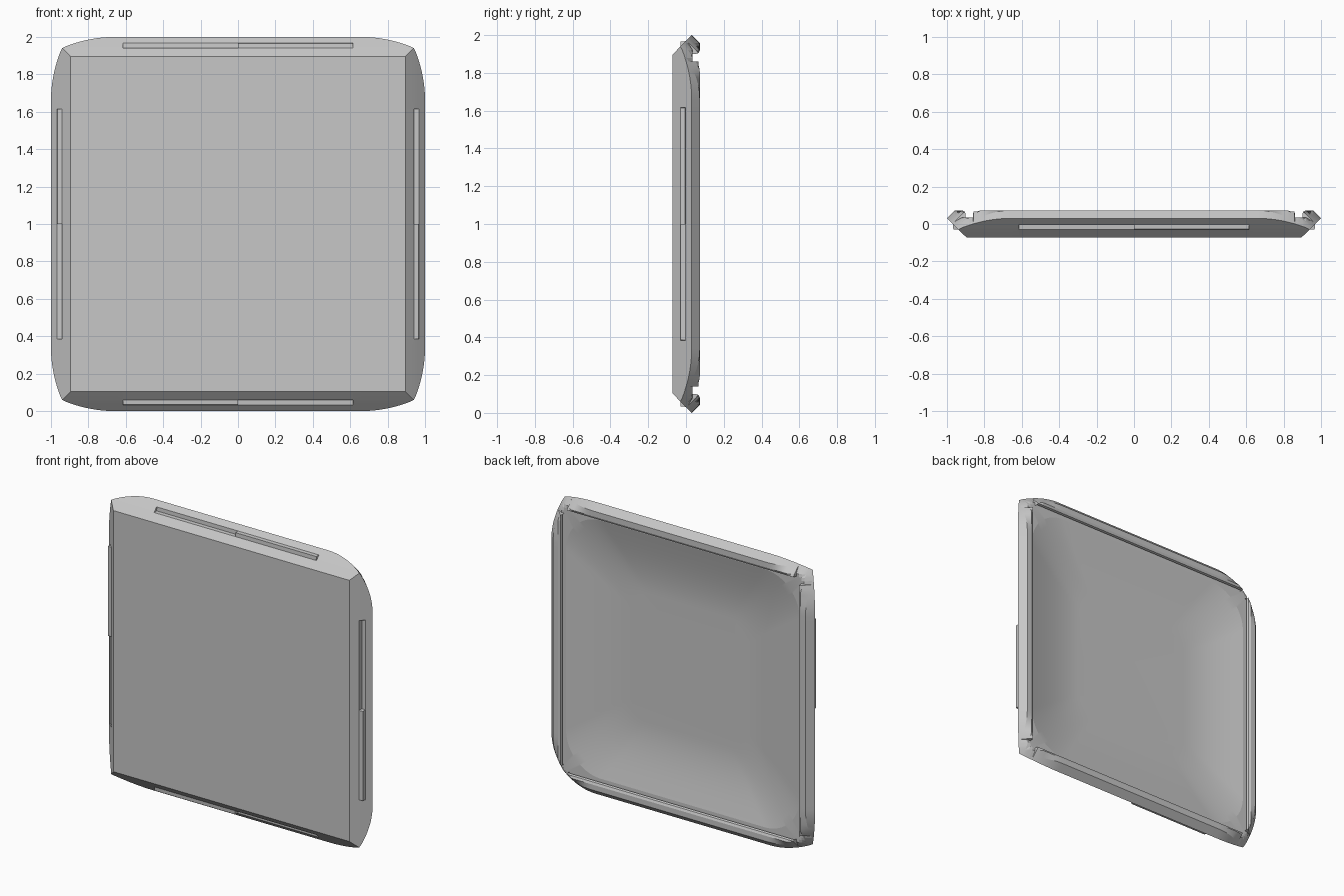
import bpy, bmesh, math

if "Cube" in bpy.data.objects:
    bpy.data.objects.remove(bpy.data.objects["Cube"])

CORNER = 0.94      # where neighbouring sides meet
STRAIGHT = 0.66    # half length of the straight part of each edge
ARC = 0.68         # radius of the edge curve towards the corners
RAIL_END = 0.86    # rails stop here
LATCH_END = 0.615  # latches stop here
FLOOR = 0.035      # flat border behind the rails
STEP = 0.001

gray = bpy.data.materials.new("light gray")
gray.use_nodes = True
color = (0.57, 0.57, 0.57, 1)
gray.diffuse_color = color
gray.node_tree.nodes["Principled BSDF"].inputs["Base Color"].default_value = color


def edge_reach(t):
    """Distance of the outer edge from the middle, at t along a side."""
    over = max(0, abs(t) - STRAIGHT)
    return 1 - over * over / (2 * ARC) if abs(t) < CORNER else CORNER


def frame_point(t, d, y, rail=False):
    """Frame section point, trimmed by the curved corner cut."""
    if abs(t) > RAIL_END:
        y = min(y, FLOOR)
        if rail:
            d, y = min(d, 0.90), FLOOR
    limit = min(d, CORNER)
    t = max(-limit, min(limit, t))
    reach = edge_reach(t)
    d = min(d, reach)
    return t, d, min(y, 2 * reach - 0.97 - d)


def latch_point(t):
    """Half of each latch is a ridge, the other half a matching recess."""
    if STEP / 2 < t < LATCH_END:
        return frame_point(t, 0.966, -0.028)
    if -LATCH_END < t < -STEP / 2:
        return frame_point(t, 0.942, -0.004)
    return frame_point(t, 0.954, -0.016)


def dish_point(t, d, y):
    """Point on a rounded square, with corners in proportion to its size."""
    t *= d / CORNER
    r = 0.3 * d
    core = d - r
    qt = max(-core, min(core, t))
    vt = t - qt
    k = r / math.hypot(vt, r)
    return qt + vt * k, core + r * k, y


# Samples along one side, doubled where the section steps
half = [STEP, 0.2, 0.4, LATCH_END - STEP, LATCH_END + STEP]
half += [STRAIGHT + 0.02 * i for i in range(10)]
half += [RAIL_END - STEP, RAIL_END + STEP, 0.88, 0.90, 0.92, CORNER]
samples = sorted([-t for t in half] + [0] + half)[:-1]

# Section from the front face, round the edge and hook, to the dish
front = [(0.895, -0.072), (0.94, -0.03)]
edge = [(0.968, -0.002), (1.0, 0.03), (0.957, 0.073), (0.92, 0.073)]
hook = [(0.905, 0.066), (0.90, 0.052), (0.925, 0.048), (0.928, FLOOR), (0.90, FLOOR)]
dish = []
for i in range(13):
    f = i / 12
    dish.append((0.885 - 0.45 * f, FLOOR - 0.065 * math.sin(f * math.pi / 2)))

section = [lambda t, p=p: frame_point(t, *p) for p in front]
section.append(latch_point)
section += [lambda t, p=p: frame_point(t, *p) for p in edge]
section += [lambda t, p=p: frame_point(t, *p, rail=True) for p in hook]
section += [lambda t, p=p: dish_point(t, *p) for p in dish]

# Loft the section round all four sides
bm = bmesh.new()
rings = []
for point in section:
    ring = []
    for side in range(4):
        for t in samples:
            x, z, y = point(t)
            for _ in range(side):
                x, z = z, -x
            ring.append(bm.verts.new((x, y, z + 1)))
    rings.append(ring)
for a, b in zip(rings, rings[1:]):
    for i in range(len(a)):
        j = (i + 1) % len(a)
        bm.faces.new((a[i], a[j], b[j], b[i]))
bm.faces.new(rings[0])
bm.faces.new(rings[-1])
bmesh.ops.remove_doubles(bm, verts=bm.verts, dist=0.0003)
bmesh.ops.dissolve_degenerate(bm, edges=bm.edges, dist=0.0001)
bmesh.ops.recalc_face_normals(bm, faces=bm.faces)

mesh = bpy.data.meshes.new("panel")
bm.to_mesh(mesh)
bm.free()
mesh.materials.append(gray)
panel = bpy.data.objects.new("panel", mesh)
bpy.context.collection.objects.link(panel)
bpy.context.view_layer.objects.active = panel
panel.select_set(True)
bpy.ops.object.shade_smooth_by_angle(angle=math.radians(10))
